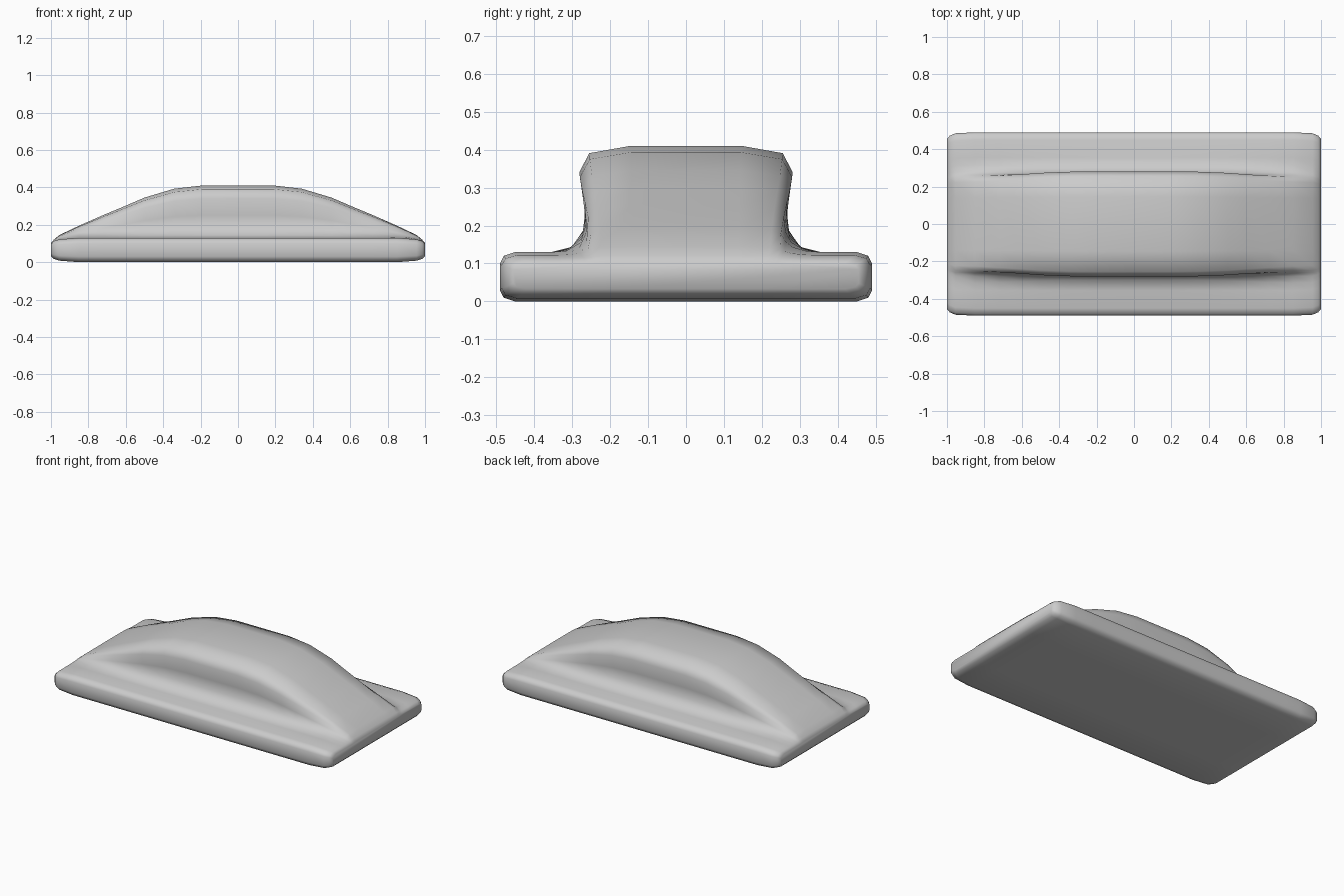
import bpy, bmesh

if "Cube" in bpy.data.objects:
    bpy.data.objects.remove(bpy.data.objects["Cube"])

# Half cross-section of the slab: (y, z) from bottom centre to top
BASE = [(0.22, 0), (0.45, 0), (0.48, 0.01), (0.49, 0.03), (0.49, 0.10),
        (0.48, 0.12), (0.45, 0.13), (0.355, 0.13)]
# Raised grip: (y in the middle, y near the ends, height fraction)
GRIP = [(0.30, 0.315, 0.05), (0.27, 0.28, 0.21), (0.265, 0.262, 0.43),
        (0.281, 0.25, 0.75), (0.255, 0.225, 0.93), (0.145, 0.14, 1.0)]
# Stations along x: x, half width, slab bottom, slab top, grip top, undercut
STATIONS = [(0.0, 0.49, 0, 0.13, 0.41, 1), (0.19, 0.49, 0, 0.13, 0.41, 1),
            (0.34, 0.49, 0, 0.13, 0.393, 0.95), (0.5, 0.49, 0, 0.13, 0.345, 0.75),
            (0.6, 0.49, 0, 0.13, 0.302, 0.5), (0.72, 0.49, 0, 0.13, 0.252, 0.25),
            (0.85, 0.49, 0, 0.13, 0.195, 0), (0.955, 0.485, 0.008, 0.122, 0.145, 0),
            (0.985, 0.472, 0.018, 0.113, 0.12, 0), (1.0, 0.455, 0.033, 0.10, 0.103, 0)]


def section(bm, x, half, zb, zt, top, under):
    """One closed ring of vertices across the body."""
    pts = [(y * half / 0.49, zb + z / 0.13 * (zt - zb)) for y, z in BASE]
    pts += [((a * under + b * (1 - under)) * half / 0.49, zt + f * (top - zt))
            for a, b, f in GRIP]
    ring = pts + [(-y, z) for y, z in reversed(pts)]
    return [bm.verts.new((x, y, z)) for y, z in ring]


# Loft the body through all stations, mirrored in x
bm = bmesh.new()
full = [(-s[0], *s[1:]) for s in reversed(STATIONS[1:])] + STATIONS
rings = [section(bm, *s) for s in full]
for a, b in zip(rings, rings[1:]):
    n = len(a)
    for i in range(n):
        j = (i + 1) % n
        bm.faces.new((a[i], a[j], b[j], b[i]))
bm.faces.new(rings[0])
bm.faces.new(rings[-1][::-1])
bmesh.ops.recalc_face_normals(bm, faces=bm.faces)
for f in bm.faces:
    f.smooth = True

mesh = bpy.data.meshes.new("grip_block")
bm.to_mesh(mesh)
bm.free()
obj = bpy.data.objects.new("grip_block", mesh)
bpy.context.collection.objects.link(obj)
